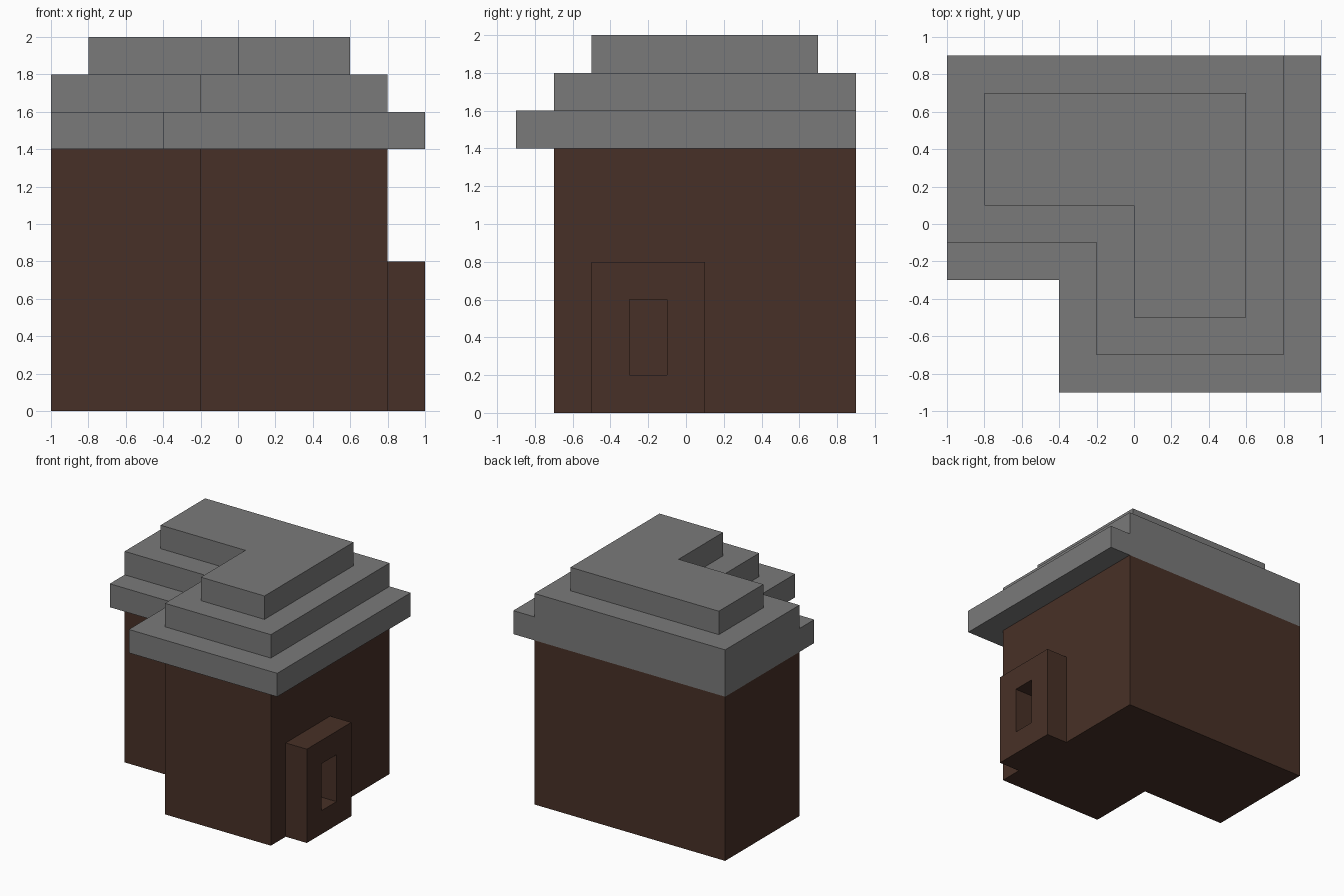
import bpy
import bmesh

cube = bpy.data.objects.get("Cube")
if cube:
    bpy.data.objects.remove(cube, do_unlink=True)


def material(name, color):
    mat = bpy.data.materials.new(name)
    mat.use_nodes = True
    mat.diffuse_color = color
    mat.node_tree.nodes["Principled BSDF"].inputs["Base Color"].default_value = color
    return mat


def finish(bm, name, mat):
    bmesh.ops.recalc_face_normals(bm, faces=bm.faces)
    mesh = bpy.data.meshes.new(name)
    bm.to_mesh(mesh)
    bm.free()
    mesh.materials.append(mat)
    obj = bpy.data.objects.new(name, mesh)
    bpy.context.collection.objects.link(obj)
    return obj


def prism(outline, bottom, top):
    """Extrude a plan outline upwards."""
    bm = bmesh.new()
    base = bm.faces.new([bm.verts.new((x, y, bottom)) for x, y in outline])
    new = bmesh.ops.extrude_face_region(bm, geom=[base])["geom"]
    verts = [v for v in new if isinstance(v, bmesh.types.BMVert)]
    bmesh.ops.translate(bm, verts=verts, vec=(0, 0, top - bottom))
    return bm


def l_plan(left, right, front, back, notch_x, notch_y):
    """L-shaped plan with the front right corner cut away."""
    return [(left, notch_y), (notch_x, notch_y), (notch_x, front),
            (right, front), (right, back), (left, back)]


brown = material("dark brown wood", (0.064, 0.030, 0.020, 1))
grey = material("grey stone", (0.195, 0.195, 0.195, 1))

# Walls
wall_plan = l_plan(-1, 0.8, -0.7, 0.9, -0.2, -0.1)
finish(prism(wall_plan, 0, 1.4), "walls", brown)

# Stepped roof
finish(prism(l_plan(-1, 1, -0.9, 0.9, -0.4, -0.3), 1.4, 1.6), "roof_eaves", grey)
finish(prism(wall_plan, 1.6, 1.8), "roof_middle", grey)
finish(prism(l_plan(-0.8, 0.6, -0.5, 0.7, 0, 0.1), 1.8, 2), "roof_top", grey)

# Door surround with an opening back to the wall
bm = prism([(0.8, -0.5), (1, -0.5), (1, 0.1), (0.8, 0.1)], 0, 0.8)
bmesh.ops.recalc_face_normals(bm, faces=bm.faces)
outer = max(bm.faces, key=lambda f: f.calc_center_median().x)
inner = min(bm.faces, key=lambda f: f.calc_center_median().x)
bmesh.ops.delete(bm, geom=[inner], context="FACES_ONLY")
bmesh.ops.inset_region(bm, faces=[outer], thickness=0.2, use_even_offset=True)
new = bmesh.ops.extrude_face_region(bm, geom=[outer])["geom"]
bmesh.ops.translate(bm, verts=[v for v in new if isinstance(v, bmesh.types.BMVert)],
                    vec=(-0.2, 0, 0))
faces = [f for f in new if isinstance(f, bmesh.types.BMFace)]
if outer.is_valid:
    faces.append(outer)
bmesh.ops.delete(bm, geom=faces, context="FACES_ONLY")
finish(bm, "door_surround", brown)
